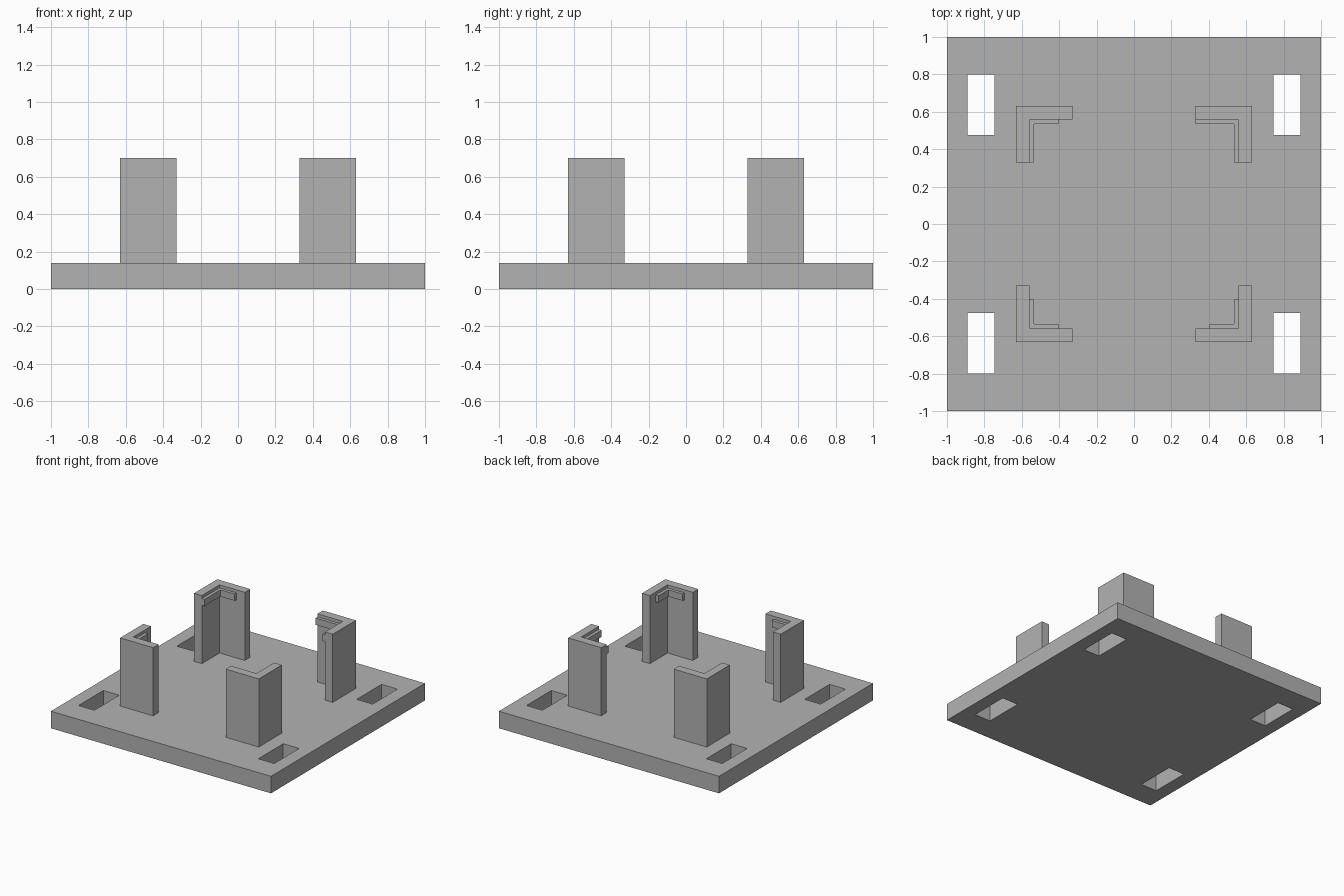
import bpy, bmesh

cube = bpy.data.objects.get("Cube")
if cube:
    bpy.data.objects.remove(cube, do_unlink=True)

grey = bpy.data.materials.new("plain_grey")
grey.use_nodes = True
colour = (0.45, 0.45, 0.45, 1)
grey.diffuse_color = colour
grey.node_tree.nodes["Principled BSDF"].inputs["Base Color"].default_value = colour

PLATE_TOP, POST_TOP = 0.14, 0.70
OUTER, INNER, END = 0.63, 0.56, 0.33      # corner post, measured from the centre
LIP, SHORT_END = 0.535, 0.405             # retaining lip under the post top
LIP_LOW, LIP_HIGH = 0.62, 0.675


def extrude_up(name, polygons, z0, z1):
    """Extrude flat polygons that share edges into one closed solid."""
    bm = bmesh.new()
    for points in polygons:
        bm.faces.new([bm.verts.new((x, y, z0)) for x, y in points])
    bmesh.ops.remove_doubles(bm, verts=bm.verts, dist=0.0001)
    result = bmesh.ops.extrude_face_region(bm, geom=bm.faces[:], use_keep_orig=True)
    top = [v for v in result["geom"] if isinstance(v, bmesh.types.BMVert)]
    bmesh.ops.translate(bm, verts=top, vec=(0, 0, z1 - z0))
    bmesh.ops.recalc_face_normals(bm, faces=bm.faces)
    mesh = bpy.data.meshes.new(name)
    bm.to_mesh(mesh)
    bm.free()
    mesh.materials.append(grey)
    obj = bpy.data.objects.new(name, mesh)
    bpy.context.collection.objects.link(obj)
    return obj


# Base plate: a grid of cells with the four slot cells left open
xs = [-1, -0.89, -0.745, 0.745, 0.89, 1]
ys = [-1, -0.8, -0.477, 0.477, 0.8, 1]
cells = [[(xs[i], ys[j]), (xs[i + 1], ys[j]), (xs[i + 1], ys[j + 1]), (xs[i], ys[j + 1])]
         for i in range(5) for j in range(5)
         if not (i in (1, 3) and j in (1, 3))]
extrude_up("base_plate", cells, 0, PLATE_TOP)


def angle_profile(outer, inner, end_x, end_y, sx, sy):
    """L-shaped outline in the chosen quadrant."""
    points = [(outer, outer), (end_x, outer), (end_x, inner),
              (inner, inner), (inner, end_y), (outer, end_y)]
    return [(x * sx, y * sy) for x, y in points]


# Corner posts and their lips: name, signs, where each lip arm ends
corners = [("front_right", -1, -1, SHORT_END, SHORT_END),
           ("front_left", 1, -1, SHORT_END, SHORT_END),
           ("back_right", -1, 1, SHORT_END, END),
           ("back_left", 1, 1, END, END)]
for name, sx, sy, lip_x, lip_y in corners:
    extrude_up(name + "_post", [angle_profile(OUTER, INNER, END, END, sx, sy)],
               PLATE_TOP, POST_TOP)
    extrude_up(name + "_lip", [angle_profile(INNER, LIP, lip_x, lip_y, sx, sy)],
               LIP_LOW, LIP_HIGH)
